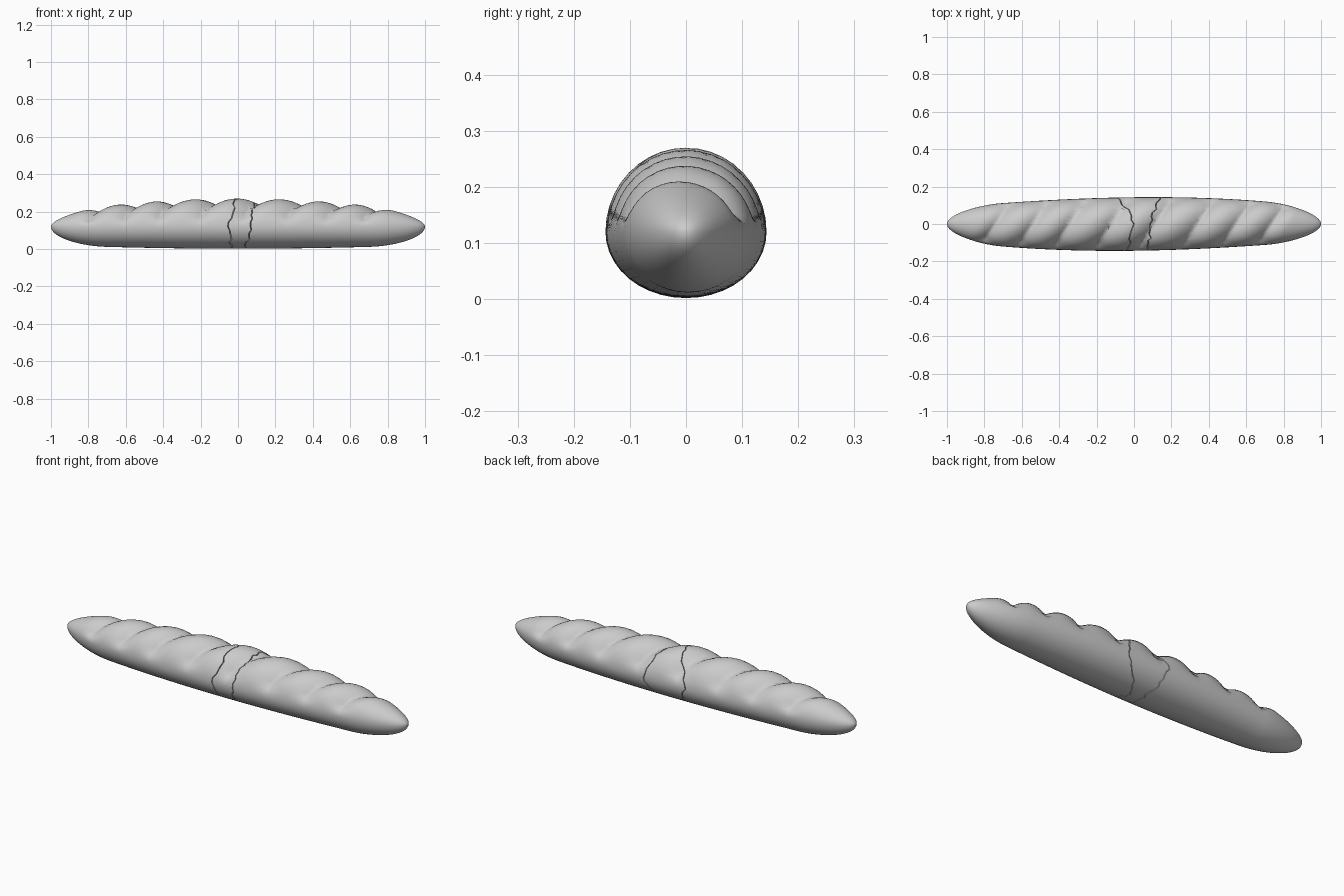
import bpy, bmesh, math, random

random.seed(4)
SIDES, SHEAR = 40, 0.6
CUTS = [-0.74, -0.54, -0.345, -0.12, 0.11, 0.34, 0.545, 0.735]

cube = bpy.data.objects.get("Cube")
if cube:
    bpy.data.objects.remove(cube)

crust = bpy.data.materials.new("crust grey")
crust.use_nodes = True
colour = (0.6, 0.6, 0.6, 1)
crust.diffuse_color = colour
crust.node_tree.nodes["Principled BSDF"].inputs["Base Color"].default_value = colour


def scallop(u):
    """Depth of the baker's slashes: sharp valleys between rounded swells."""
    if u < CUTS[0] or u > CUTS[-1]:
        gap = min(abs(u - CUTS[0]), abs(u - CUTS[-1]))
        return max(0, 1 - gap / 0.1) ** 2
    for a, b in zip(CUTS, CUTS[1:]):
        if a <= u <= b:
            return (2 * (u - a) / (b - a) - 1) ** 2


def surface(x, angle):
    """Point on the loaf at length x; angle runs from +y over the top."""
    tip = max(0, (abs(x) - 0.7) / 0.3)
    cap = math.sqrt(max(0, 1 - tip * tip))
    c, s = math.cos(angle), math.sin(angle)
    width = (0.143 - 0.055 * x * x) * cap
    y = width * c + 0.012 * x * (1 - x * x)
    if s > 0:
        height = (0.15 - 0.08 * x * x) * cap
        mask = min(1, max(0, (s - 0.1) / 0.45))
        mask = mask * mask * (3 - 2 * mask)
        depth = (0.042 - 0.012 * abs(x)) * scallop(x - SHEAR * y) * mask
        shrink = 1 - depth / max(height, 0.05)
        y, height = y * (0.4 + 0.6 * shrink), height * shrink
    else:
        height = (0.118 - 0.02 * x * x) * cap
    return (x, y, 0.12 + height * s)


def jagged(back, top, front, bottom):
    """Broken edge: length position around the loaf, with small teeth."""
    keys = [back, top, front, bottom, back]
    edge = []
    for i in range(SIDES):
        t = 4 * i / SIDES
        k = int(t)
        edge.append(keys[k] + (keys[k + 1] - keys[k]) * (t - k) + random.uniform(-0.01, 0.01))
    return edge


def loaf_piece(name, start, end, rows, spacing):
    bm = bmesh.new()
    rings = []
    for r in range(rows + 1):
        t = spacing(r / rows)
        rings.append([bm.verts.new(surface(start[i] + (end[i] - start[i]) * t,
                                           math.tau * i / SIDES)) for i in range(SIDES)])
    for a, b in zip(rings, rings[1:]):
        for i in range(SIDES):
            j = (i + 1) % SIDES
            bm.faces.new((a[i], a[j], b[j], b[i]))
    # close each end with a fan
    for ring in (rings[0], rings[-1]):
        mid = bm.verts.new([sum(v.co[k] for v in ring) / SIDES for k in range(3)])
        for i in range(SIDES):
            bm.faces.new((ring[i], ring[(i + 1) % SIDES], mid))
    bmesh.ops.remove_doubles(bm, verts=bm.verts, dist=0.0002)
    bmesh.ops.recalc_face_normals(bm, faces=bm.faces)
    mesh = bpy.data.meshes.new(name)
    bm.to_mesh(mesh)
    bm.free()
    mesh.materials.append(crust)
    obj = bpy.data.objects.new(name, mesh)
    bpy.context.collection.objects.link(obj)
    bpy.ops.object.select_all(action="DESELECT")
    obj.select_set(True)
    bpy.context.view_layer.objects.active = obj
    bpy.ops.object.shade_smooth_by_angle(angle=math.radians(50))
    return obj


# Two loaf ends and a broken-off chunk, parted by thin cracks
crack_right = jagged(-0.09, 0.0, -0.05, -0.03)
crack_left = jagged(0.15, 0.09, 0.07, 0.03)
gap = 0.004
loaf_piece("loaf_right", [-1] * SIDES, [x - gap / 2 for x in crack_right], 110,
           lambda t: t ** 1.4)
loaf_piece("loaf_left", [x + gap / 2 for x in crack_left], [1] * SIDES, 110,
           lambda t: 1 - (1 - t) ** 1.4)
loaf_piece("broken_chunk", [x + gap / 2 for x in crack_right],
           [x - gap / 2 for x in crack_left], 24, lambda t: t)
